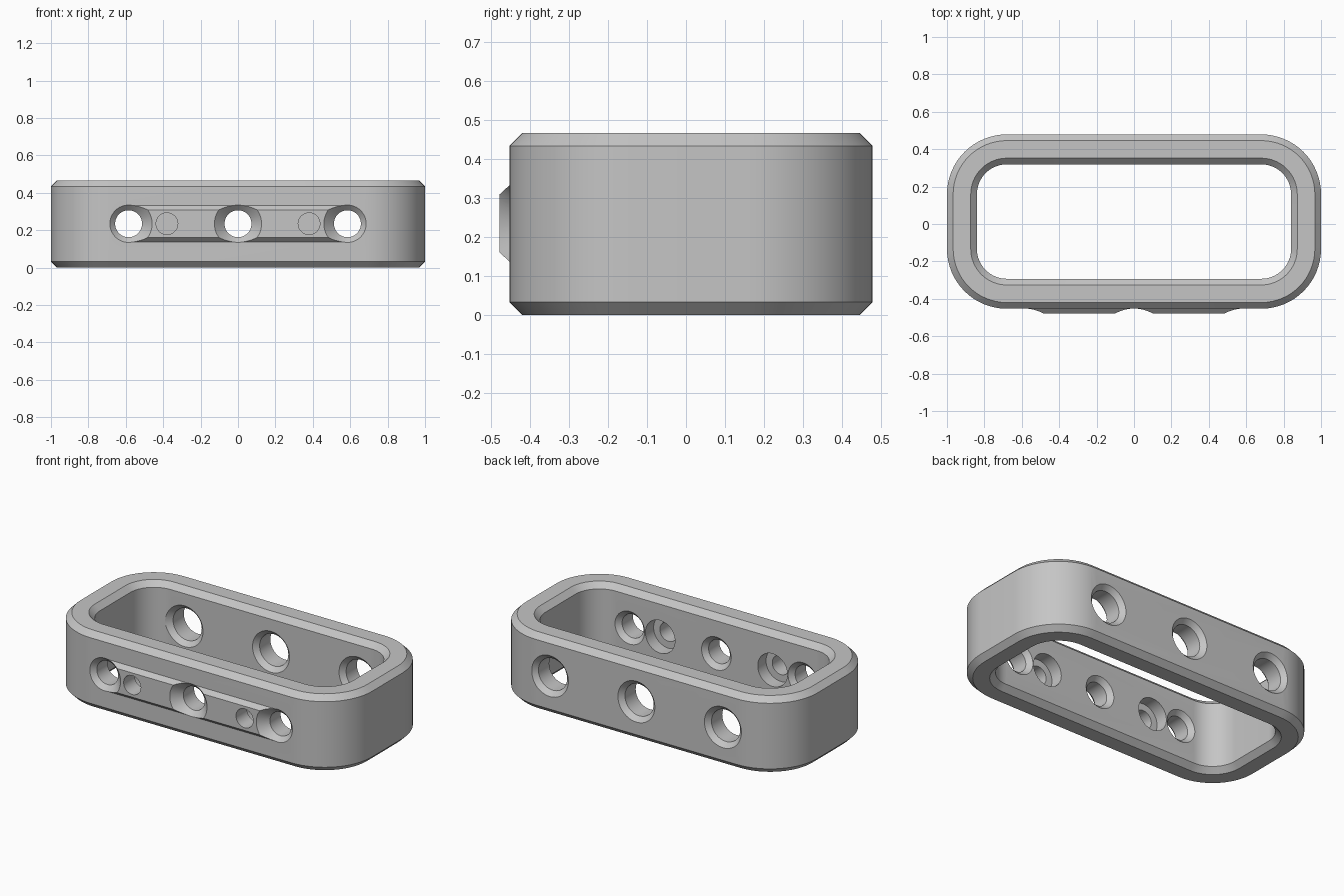
import bpy
import bmesh
from math import cos, sin, pi, radians

if "Cube" in bpy.data.objects:
    bpy.data.objects.remove(bpy.data.objects["Cube"])

GREY = (0.56, 0.56, 0.56, 1)
mat = bpy.data.materials.new("plain grey")
mat.use_nodes = True
mat.diffuse_color = GREY
mat.node_tree.nodes["Principled BSDF"].inputs["Base Color"].default_value = GREY

Y_MID = 0.013      # middle of the frame in y
HEIGHT = 0.467
CHAMFER = 0.033
HOLE_Z = 0.235
HOLE_X = 0.585
FRONT, BACK, WALL = -0.453, 0.479, 0.16
SIDES = 64


def make_object(name, bm):
    bmesh.ops.recalc_face_normals(bm, faces=bm.faces)
    mesh = bpy.data.meshes.new(name)
    bm.to_mesh(mesh)
    bm.free()
    mesh.materials.append(mat)
    obj = bpy.data.objects.new(name, mesh)
    bpy.context.collection.objects.link(obj)
    return obj


def bridge(bm, a, b):
    for i in range(len(a)):
        j = (i + 1) % len(a)
        bm.faces.new((a[i], a[j], b[j], b[i]))


def rounded_loop(bm, radius, z, steps=16):
    """Rounded rectangle whose corner centres stay fixed."""
    verts = []
    for quarter, (sx, sy) in enumerate(((1, 1), (-1, 1), (-1, -1), (1, -1))):
        for i in range(steps + 1):
            a = (quarter + i / steps) * pi / 2
            verts.append(bm.verts.new((sx * 0.68 + radius * cos(a),
                                       Y_MID + sy * 0.146 + radius * sin(a), z)))
    return verts


def turned_cutter(name, x, profile):
    """Solid turned about the y direction from (y, radius) pairs."""
    bm = bmesh.new()
    rings = [[bm.verts.new((x + r * cos(2 * pi * i / SIDES), y,
                            HOLE_Z + r * sin(2 * pi * i / SIDES)))
              for i in range(SIDES)] for y, r in profile]
    for a, b in zip(rings, rings[1:]):
        bridge(bm, a, b)
    bm.faces.new(rings[0])
    bm.faces.new(rings[-1])
    return make_object(name, bm)


def combine(target, tool, operation):
    mod = target.modifiers.new(operation.lower(), 'BOOLEAN')
    mod.operation = operation
    mod.solver = 'EXACT'
    mod.object = tool
    bpy.ops.object.select_all(action='DESELECT')
    target.select_set(True)
    bpy.context.view_layer.objects.active = target
    bpy.ops.object.modifier_apply(modifier=mod.name)
    bpy.data.objects.remove(tool)


def chamfered_hole(y0, y1, r, c=0.028, extra=0.045):
    """Profile through a wall, opening at 45 degrees on both faces."""
    return [(y0 - extra, r + c + extra), (y0 + c, r),
            (y1 - c, r), (y1 + extra, r + c + extra)]


# Hollow frame with chamfered inner and outer rims
bm = bmesh.new()
outer, inner = 0.32, 0.32 - WALL
section = [(outer - CHAMFER, 0), (outer, CHAMFER),
           (outer, HEIGHT - CHAMFER), (outer - CHAMFER, HEIGHT),
           (inner + CHAMFER, HEIGHT), (inner, HEIGHT - CHAMFER),
           (inner, CHAMFER), (inner + CHAMFER, 0)]
loops = [rounded_loop(bm, r, z) for r, z in section]
for k, loop in enumerate(loops):
    bridge(bm, loop, loops[(k + 1) % len(loops)])
frame = make_object("frame", bm)

# Raised bevelled rail on the front wall
bm = bmesh.new()
rail_section = [(-0.43, -0.098), (FRONT, -0.098), (-0.479, -0.074),
                (-0.479, 0.074), (FRONT, 0.098), (-0.43, 0.098)]
ends = [[bm.verts.new((x, y, HOLE_Z + z)) for y, z in rail_section]
        for x in (-0.57, 0.57)]
bridge(bm, *ends)
for end in ends:
    bm.faces.new(end)
combine(frame, make_object("front_rail", bm), 'UNION')

# Three holes in the front wall and three wider ones in the back wall
for x in (-HOLE_X, 0, HOLE_X):
    combine(frame, turned_cutter("front_hole", x,
            chamfered_hole(FRONT, FRONT + WALL, 0.072)), 'DIFFERENCE')
    combine(frame, turned_cutter("back_hole", x,
            chamfered_hole(BACK - WALL, BACK, 0.097)), 'DIFFERENCE')

# Small screw holes with a wide pocket on the inside
for x in (-0.38, 0.38):
    floor = FRONT + WALL / 2
    combine(frame, turned_cutter("screw_hole", x,
            [(-0.55, 0.058), (floor, 0.058), (floor, 0.1), (-0.2, 0.1)]), 'DIFFERENCE')

# Smooth curves, crisp edges
frame.select_set(True)
bpy.context.view_layer.objects.active = frame
bpy.ops.object.shade_smooth_by_angle(angle=radians(25))
